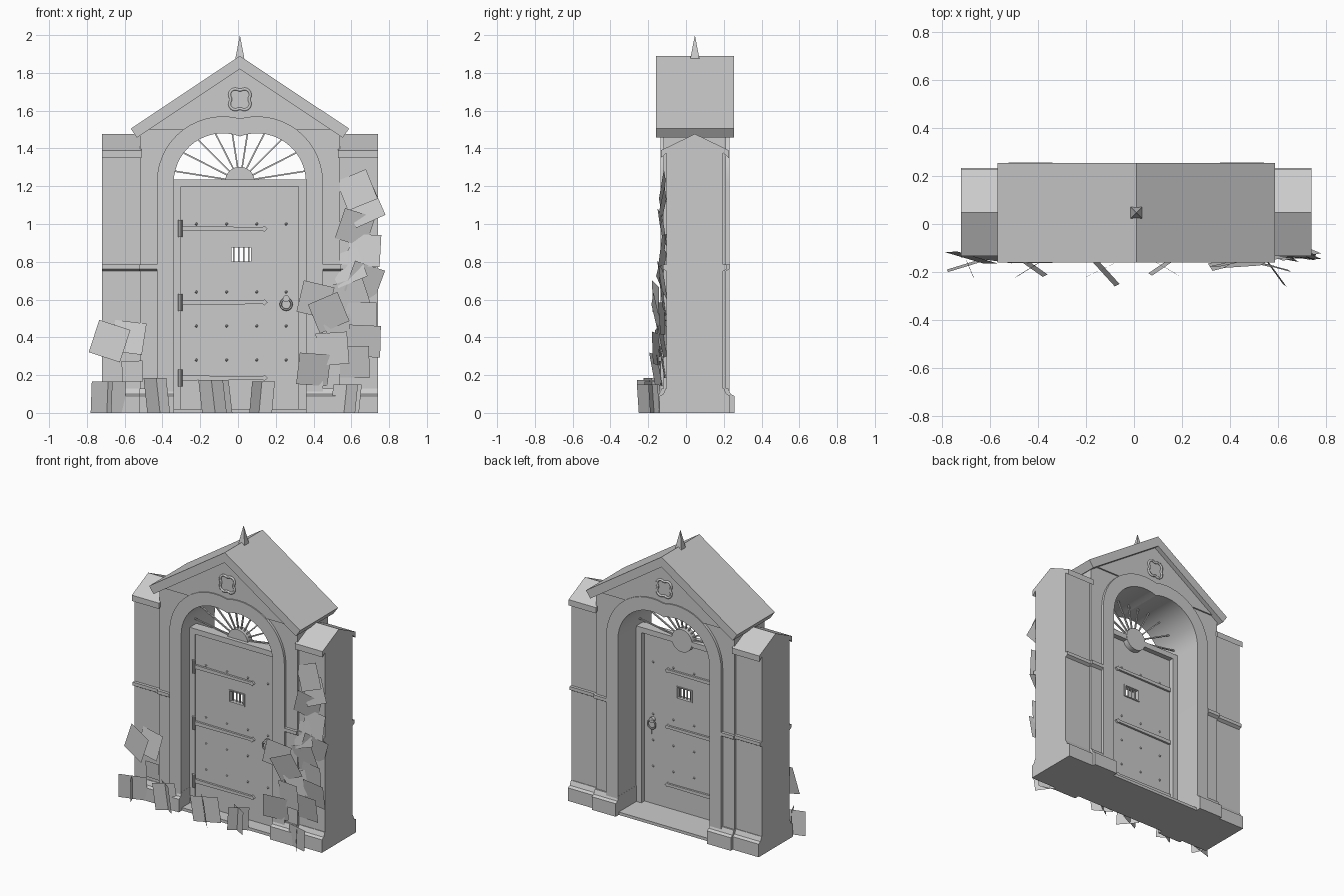
import bpy, bmesh, math, random
from mathutils import Matrix, Vector, Euler

if "Cube" in bpy.data.objects:
    bpy.data.objects.remove(bpy.data.objects["Cube"])

random.seed(4)
CX, CY = 0.01, 0.047          # centre of the masonry

# the whole model is one plain grey
GREY = bpy.data.materials.new("plain grey")
GREY.diffuse_color = (0.6, 0.6, 0.6, 1)
GREY.use_nodes = True
GREY.node_tree.nodes["Principled BSDF"].inputs["Base Color"].default_value = GREY.diffuse_color


def finish(bm, name, normals=True):
    if normals:
        bmesh.ops.recalc_face_normals(bm, faces=bm.faces[:])
    me = bpy.data.meshes.new(name)
    bm.to_mesh(me)
    bm.free()
    me.materials.append(GREY)
    ob = bpy.data.objects.new(name, me)
    bpy.context.collection.objects.link(ob)
    return ob


def add_box(bm, x0, x1, y0, y1, z0, z1, rot=None):
    m = Matrix.Translation(((x0 + x1) / 2, (y0 + y1) / 2, (z0 + z1) / 2)) @ \
        Matrix.Diagonal((x1 - x0, y1 - y0, z1 - z0, 1))
    bmesh.ops.create_cube(bm, size=1, matrix=(rot or Matrix()) @ m)


def box(name, *dims):
    bm = bmesh.new()
    add_box(bm, *dims)
    return finish(bm, name)


def prism(name, pts, a, b, axis="y"):
    """Extrude an xz profile along y, or a yz profile along x."""
    bm = bmesh.new()
    place = (lambda p, t: (CX + p[0], t, p[1])) if axis == "y" else \
            (lambda p, t: (t, CY + p[0], p[1]))
    face = bm.faces.new([bm.verts.new(place(p, a)) for p in pts])
    geo = bmesh.ops.extrude_face_region(bm, geom=[face])["geom"]
    shift = Vector((0, b - a, 0) if axis == "y" else (b - a, 0, 0))
    bmesh.ops.translate(bm, vec=shift, verts=[v for v in geo if isinstance(v, bmesh.types.BMVert)])
    return finish(bm, name)


SPRING, OFF, RAD = 1.22, 0.09, 0.26


def arch(extra=0.0, n=14):
    """Two-centred doorway outline from the left foot to the right foot."""
    r = RAD + extra
    end = math.pi - math.acos(OFF / r)
    half = [(OFF + r * math.cos(end * i / n), SPRING + r * math.sin(end * i / n)) for i in range(n + 1)]
    right = [(OFF + r, 0)] + half
    return [(-x, z) for x, z in right] + right[-2::-1]


# masonry body, archivolt and gable
prism("portal_wall", [(-.53, 0), (-.53, 1.5), (.53, 1.5), (.53, 0)] + arch(.012)[::-1],
      CY - .165, CY + .165)
prism("arch_surround", arch(.09) + arch()[::-1], CY - .183, CY + .183)
prism("gable", [(-.49, 1.5), (.49, 1.5), (0, 1.83)], CY - .175, CY + .175)
prism("gable_roof", [(0, 1.89), (.578, 1.505), (.545, 1.457), (0, 1.82),
                     (-.545, 1.457), (-.578, 1.505)], CY - .207, CY + .207)
box("threshold", CX - .36, CX + .36, CY - .175, CY + .175, 0, .02)

# finial spike
bm = bmesh.new()
bmesh.ops.create_cone(bm, cap_ends=True, segments=4, radius1=.034, radius2=0, depth=.125,
                      matrix=Matrix.Translation((CX, CY, 1.9375)) @ Matrix.Rotation(math.pi / 4, 4, "Z"))
finish(bm, "finial")


def plinth(d):
    return [(-d, 0), (-d, .09), (-d + .02, .10), (-d + .033, .13), (d - .033, .13), (d - .02, .10), (d, .09), (d, 0)]


# side piers with caps, plinths and string courses
for s, side in ((-1, "left"), (1, "right")):
    def span(a, b):
        return sorted((CX + s * a, CX + s * b))
    x0, x1 = span(.52, .73)
    prism(side + "_pier", [(-.15, 0), (-.15, 1.385), (0, 1.455), (.15, 1.385), (.15, 0)], x0, x1, "x")
    prism(side + "_pier_cap", [(-.18, 1.35), (-.18, 1.39), (0, 1.477), (.18, 1.39),
                               (.18, 1.35), (.145, 1.38), (-.145, 1.38)], x0, x1, "x")
    prism(side + "_pier_plinth", plinth(.187), x0, x1, "x")
    prism(side + "_jamb_plinth", plinth(.209), *span(.349, .532), "x")
    for part, d, xs in (("pier", .15, (x0, x1)), ("wall", .165, span(.44, .535))):
        prism(f"{side}_{part}_string_course",
              [(-d, .75), (-d - .02, .762), (-d - .02, .785), (d + .02, .785), (d + .02, .762), (d, .75)],
              *xs, "x")

# quatrefoil ring on both gable faces
for y, label in ((CY - .177, "front"), (CY + .177, "back")):
    cu = bpy.data.curves.new("quatrefoil", "CURVE")
    cu.dimensions = "3D"
    cu.bevel_depth, cu.bevel_resolution = .008, 1
    sp = cu.splines.new("POLY")
    path = []
    for k in range(4):
        c = math.pi / 4 + k * math.pi / 2
        for i in range(9):
            t = c + math.radians(-80 + 20 * i)
            path.append((.034 * math.cos(c) + .031 * math.cos(t), .034 * math.sin(c) + .031 * math.sin(t)))
    sp.points.add(len(path) - 1)
    for p, (x, z) in zip(sp.points, path):
        p.co = (CX + x, y, 1.66 + z, 1)
    sp.use_cyclic_u = True
    ob = bpy.data.objects.new(label + "_quatrefoil", cu)
    cu.materials.append(GREY)
    bpy.context.collection.objects.link(ob)

# door frame and transom
D0, D1 = -.035, -.005
bm = bmesh.new()
for s in (-1, 1):
    add_box(bm, *sorted((CX + s * .311, CX + s * .355)), D0 - .008, D1 + .035, .015, 1.205)
add_box(bm, CX - .355, CX + .355, D0 - .008, D1 + .035, 1.198, 1.235)
finish(bm, "door_frame")

# door with a cut window and bars
door = box("door", CX - .312, CX + .312, D0, D1, .018, 1.2)
cutter = box("window_cutter", -.035, .07, -.2, .2, .802, .875)
cutter.hide_render = True
mod = door.modifiers.new("window", "BOOLEAN")
mod.object, mod.operation, mod.solver = cutter, "DIFFERENCE", "EXACT"
bpy.context.view_layer.objects.active = door
bpy.ops.object.modifier_apply(modifier="window")
bpy.data.objects.remove(cutter)

bm = bmesh.new()
for i in range(4):
    x = -.022 + i * .026
    add_box(bm, x - .004, x + .004, -.024, -.016, .80, .877)
for y0, y1 in ((D0 - .006, D0 + .002), (D1 - .002, D1 + .006)):
    add_box(bm, -.045, -.035, y0, y1, .795, .882)
    add_box(bm, .07, .08, y0, y1, .795, .882)
    add_box(bm, -.035, .07, y0, y1, .795, .802)
    add_box(bm, -.035, .07, y0, y1, .875, .882)
finish(bm, "window_grille")

# strap hinges on both faces and hinge knuckles
for n, z in enumerate((.975, .585, .185)):
    tip = [(-.31, z - .013), (-.31, z + .013), (.12, z + .009), (.13, z + .016), (.147, z),
           (.13, z - .016), (.12, z - .009)]
    for y0, y1, face in ((D0 - .014, D0 + .002, "front"), (D1 - .002, D1 + .014, "back")):
        prism(f"{face}_strap_{n + 1}", tip, y0, y1)
bm = bmesh.new()
for z in (.975, .585, .185):
    bmesh.ops.create_cone(bm, cap_ends=True, segments=10, radius1=.012, radius2=.012, depth=.09,
                          matrix=Matrix.Translation((CX - .315, D0 - .012, z)))
finish(bm, "hinge_knuckles")

# studs in a grid on both faces
bm = bmesh.new()
for z in (1.0, .64, .46, .28):
    for x in (-.22, -.06, .10, .255):
        for y in (D0, D1):
            bmesh.ops.create_icosphere(bm, subdivisions=1, radius=.008,
                                       matrix=Matrix.Translation((x, y, z)))
finish(bm, "door_studs")

# ring handles with back plates and keyhole plate
for y, d, face in ((D0, -1, "front"), (D1, 1, "back")):
    bpy.ops.mesh.primitive_torus_add(major_radius=.029, minor_radius=.006, major_segments=20, minor_segments=6,
                                     location=(.255, y + d * .018, .575), rotation=(math.pi / 2, 0, 0))
    ring = bpy.context.object
    ring.name = face + "_handle_ring"
    ring.data.materials.append(GREY)
    bm = bmesh.new()
    bmesh.ops.create_cone(bm, cap_ends=True, segments=12, radius1=.018, radius2=.018, depth=.03,
                          matrix=Matrix.Translation((.255, y + d * .008, .605)) @ Matrix.Rotation(math.pi / 2, 4, "X"))
    add_box(bm, .265, .28, y - .006, y + .006, .50, .54)
    finish(bm, face + "_handle_plate")

# sunburst fanlight
bm = bmesh.new()
bmesh.ops.create_cone(bm, cap_ends=True, segments=32, radius1=.078, radius2=.078, depth=.05,
                      matrix=Matrix.Translation((CX, .007, 1.225)) @ Matrix.Rotation(math.pi / 2, 4, "X"))
for i in range(10):
    a = math.radians(9 + 18 * i)
    reach = OFF * abs(math.cos(a)) + math.sqrt(RAD ** 2 - (OFF * math.sin(a)) ** 2) + .005
    rot = Matrix.Translation((CX, .005, 1.225)) @ Matrix.Rotation(-a, 4, "Y")
    add_box(bm, .06, reach, -.005, .005, -.004, .004, rot)
finish(bm, "fanlight")


# leaf cards
def cards(name, spots):
    bm = bmesh.new()
    for x, y, z, size in spots:
        e = Euler([math.radians(random.uniform(-r, r)) for r in (14, 28, 18)])
        m = Matrix.Translation((x, y, z)) @ e.to_matrix().to_4x4() @ Matrix.Rotation(math.pi / 2, 4, "X")
        bmesh.ops.create_grid(bm, x_segments=1, y_segments=1, size=size / 2, matrix=m)
    finish(bm, name, False)


cards("ivy_right", [(x, -.16 if x < .55 else -.125, z, .17) for x, z in (
    (.63, 1.18), (.67, 1.09), (.62, .98), (.67, .86), (.58, .77), (.67, .70), (.60, .62), (.41, .60),
    (.48, .53), (.65, .50), (.56, .42), (.67, .38), (.40, .23), (.61, .27), (.50, .34))])
cards("ivy_left", [(-.68, -.14, .38, .18), (-.58, -.135, .40, .17), (-.56, -.135, .22, .11)])

# crossed, slightly leaning grass cards along the foot of the wall
bm = bmesh.new()
for h, lean, *cross in (
        (.165, .006, (-.78, -.19, -.60, -.135), (-.70, -.15, -.67, -.22)),
        (.185, -.02, (-.48, -.215, -.36, -.14), (-.46, -.14, -.36, -.21)),
        (.175, -.02, (-.19, -.215, -.03, -.14), (-.16, -.14, -.06, -.25)),
        (.165, .015, (.06, -.14, .18, -.21), (.06, -.205, .17, -.13)),
        (.15, .015, (.49, -.15, .64, -.19), (.54, -.14, .62, -.25))):
    for xa, ya, xb, yb in cross:
        bm.faces.new([bm.verts.new(p) for p in ((xa, ya, 0), (xb, yb, 0),
                                                (xb + lean, yb - .01, h), (xa + lean, ya - .01, h))])
finish(bm, "grass_tufts", False)

# smooth the curved parts, keep hard edges
bpy.ops.object.select_all(action="DESELECT")
for ob in bpy.data.objects:
    if ob.type == "MESH":
        ob.select_set(True)
bpy.context.view_layer.objects.active = door
bpy.ops.object.shade_smooth_by_angle(angle=math.radians(30))
